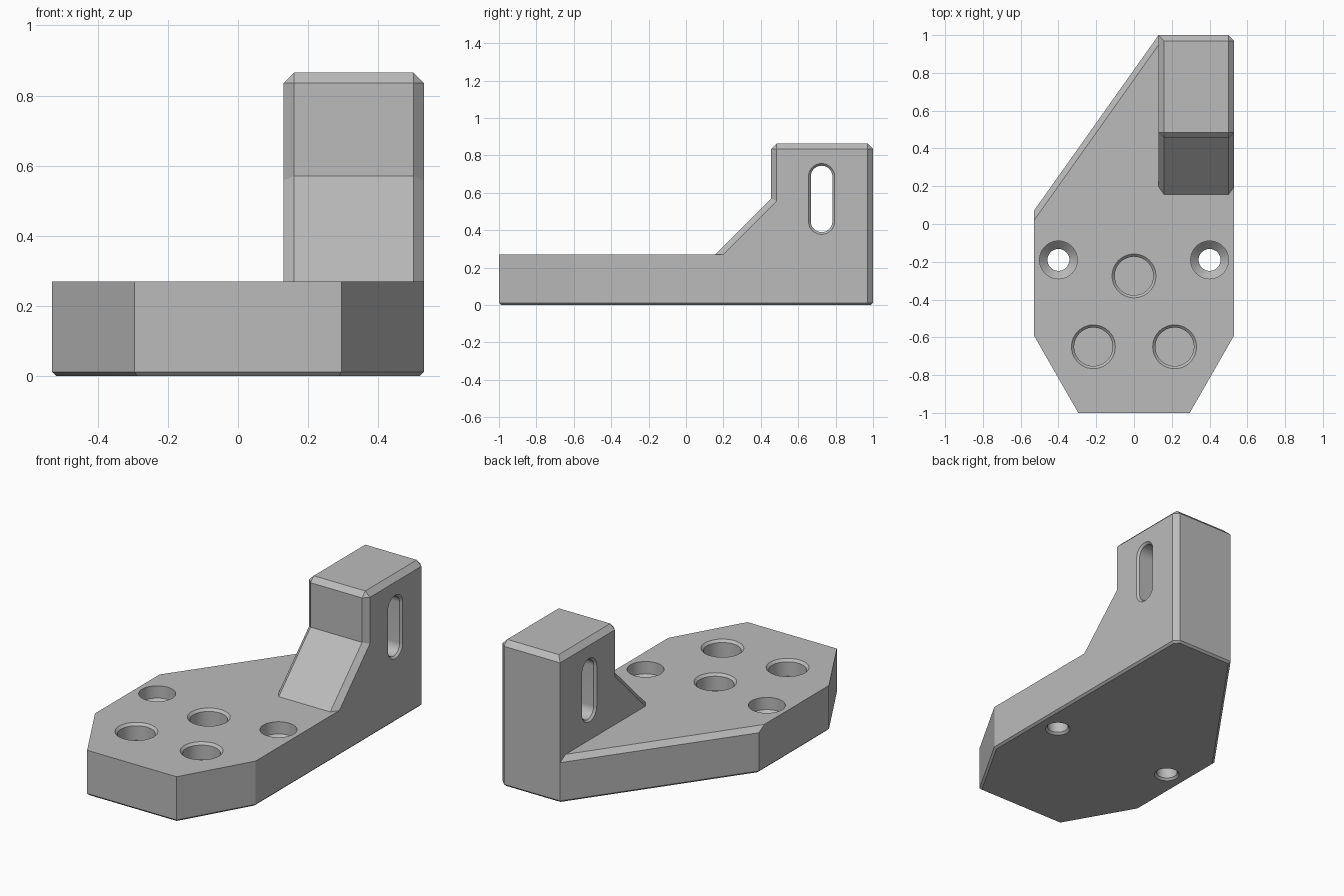
import bpy
import bmesh
from math import cos, sin, pi, radians

cube = bpy.data.objects.get("Cube")
if cube:
    bpy.data.objects.remove(cube, do_unlink=True)

GREY = (0.5, 0.5, 0.5, 1.0)
LEFT, RIGHT, TOP = 0.13, 0.53, 0.27      # upright sides, plate top
CHAMFER, FINE = 0.03, 0.012

grey = bpy.data.materials.new("machined grey")
grey.use_nodes = True
grey.diffuse_color = GREY
grey.node_tree.nodes["Principled BSDF"].inputs["Base Color"].default_value = GREY


def loft(sections):
    """Closed solid through matching rings of points."""
    bm = bmesh.new()
    rings = [[bm.verts.new(p) for p in ring] for ring in sections]
    n = len(rings[0])
    for a, b in zip(rings, rings[1:]):
        for i in range(n):
            j = (i + 1) % n
            bm.faces.new((a[i], a[j], b[j], b[i]))
    bm.faces.new(rings[0])
    bm.faces.new(rings[-1])
    bmesh.ops.recalc_face_normals(bm, faces=bm.faces)
    return bm


def bevel(bm, rule, width):
    """Chamfer the edges whose two end points satisfy the rule."""
    edges = [e for e in bm.edges if rule(e.verts[0].co, e.verts[1].co)]
    bmesh.ops.bevel(bm, geom=edges, offset=width, segments=1,
                    profile=0.5, affect='EDGES', clamp_overlap=False)


def make_object(name, bm):
    for v in bm.verts:
        v.co = [round(c, 4) for c in v.co]
    mesh = bpy.data.meshes.new(name)
    bm.to_mesh(mesh)
    bm.free()
    mesh.materials.append(grey)
    ob = bpy.data.objects.new(name, mesh)
    bpy.context.collection.objects.link(ob)
    return ob


def combine(target, tool, operation):
    tool.hide_render = True
    mod = target.modifiers.new(operation.lower(), 'BOOLEAN')
    mod.operation, mod.solver, mod.object = operation, 'EXACT', tool
    bpy.context.view_layer.objects.active = target
    bpy.ops.object.modifier_apply(modifier=mod.name)
    bpy.data.objects.remove(tool, do_unlink=True)


def near(a, b):
    return abs(a - b) < 1e-4


def back_corner(a, b):
    return all(near(p.x, RIGHT) and near(p.y, 1) for p in (a, b))


# Plate: angled nose, slanted rear left side
outline = [(-0.295, -1), (0.295, -1), (RIGHT, -0.59), (RIGHT, 1),
           (LEFT, 1), (-RIGHT, 0.07), (-RIGHT, -0.59)]
bm = loft([[(x, y, z) for x, y in outline] for z in (0, TOP)])
bevel(bm, back_corner, CHAMFER)
bevel(bm, lambda a, b: near(a.z, TOP) and near(b.z, TOP)
      and abs(a.x - b.x) > 0.5 and min(a.y, b.y) > 0, CHAMFER)
bevel(bm, lambda a, b: near(a.z, 0) and near(b.z, 0), FINE)
bracket = make_object("bracket", bm)

# Upright block with sloping toe, its foot sunk into the plate
profile = [(0.005, 0.12), (0.455, 0.57), (0.455, 0.865), (1, 0.865), (1, 0.12)]
bm = loft([[(x, y, z) for y, z in profile] for x in (LEFT, RIGHT)])


def upright_edge(a, b):
    top = near(a.z, 0.865) and near(b.z, 0.865)
    front = near(a.x, b.x) and max(a.y, b.y) < 0.5
    return top or front or back_corner(a, b)


bevel(bm, upright_edge, CHAMFER)
combine(bracket, make_object("upright", bm), 'UNION')

# Merge the flush faces into single flats
bm = bmesh.new()
bm.from_mesh(bracket.data)
bmesh.ops.remove_doubles(bm, verts=bm.verts, dist=1e-4)
bmesh.ops.dissolve_limit(bm, angle_limit=radians(0.5), verts=bm.verts, edges=bm.edges)
bm.to_mesh(bracket.data)
bm.free()


def circle(x, y, z, r, n=48):
    return [(x + r * cos(2 * pi * i / n), y + r * sin(2 * pi * i / n), z)
            for i in range(n)]


def bore(name, x, y, steps):
    bm = loft([circle(x, y, z, r) for z, r in steps])
    combine(bracket, make_object(name, bm), 'DIFFERENCE')


# Countersunk screw holes
for x in (-0.4, 0.4):
    bore("screw_hole", x, -0.19, [(-0.01, 0.08), (FINE, 0.058), (0.155, 0.058),
                                  (0.197, 0.1), (0.3, 0.1)])

# Blind round pockets with a chamfered rim
for x, y in ((0, -0.275), (-0.215, -0.65), (0.215, -0.65)):
    bore("round_pocket", x, y, [(0.17, 0.102), (0.256, 0.102), (0.28, 0.126)])


# Slot through the upright, chamfered at both mouths
def slot(x, r, n=24):
    ring = []
    for z, start in ((0.687, 0), (0.448, pi)):
        for i in range(n + 1):
            a = start + pi * i / n
            ring.append((x, 0.725 + r * cos(a), z + r * sin(a)))
    return ring


mouths = [(LEFT - 0.01, 0.08), (LEFT + FINE, 0.058),
          (RIGHT - FINE, 0.058), (RIGHT + 0.01, 0.08)]
combine(bracket, make_object("slot", loft([slot(x, r) for x, r in mouths])), 'DIFFERENCE')

# Smooth the bores, keep the machined edges crisp
bpy.ops.object.select_all(action='DESELECT')
bracket.select_set(True)
bpy.context.view_layer.objects.active = bracket
bpy.ops.object.shade_smooth_by_angle(angle=radians(25))
